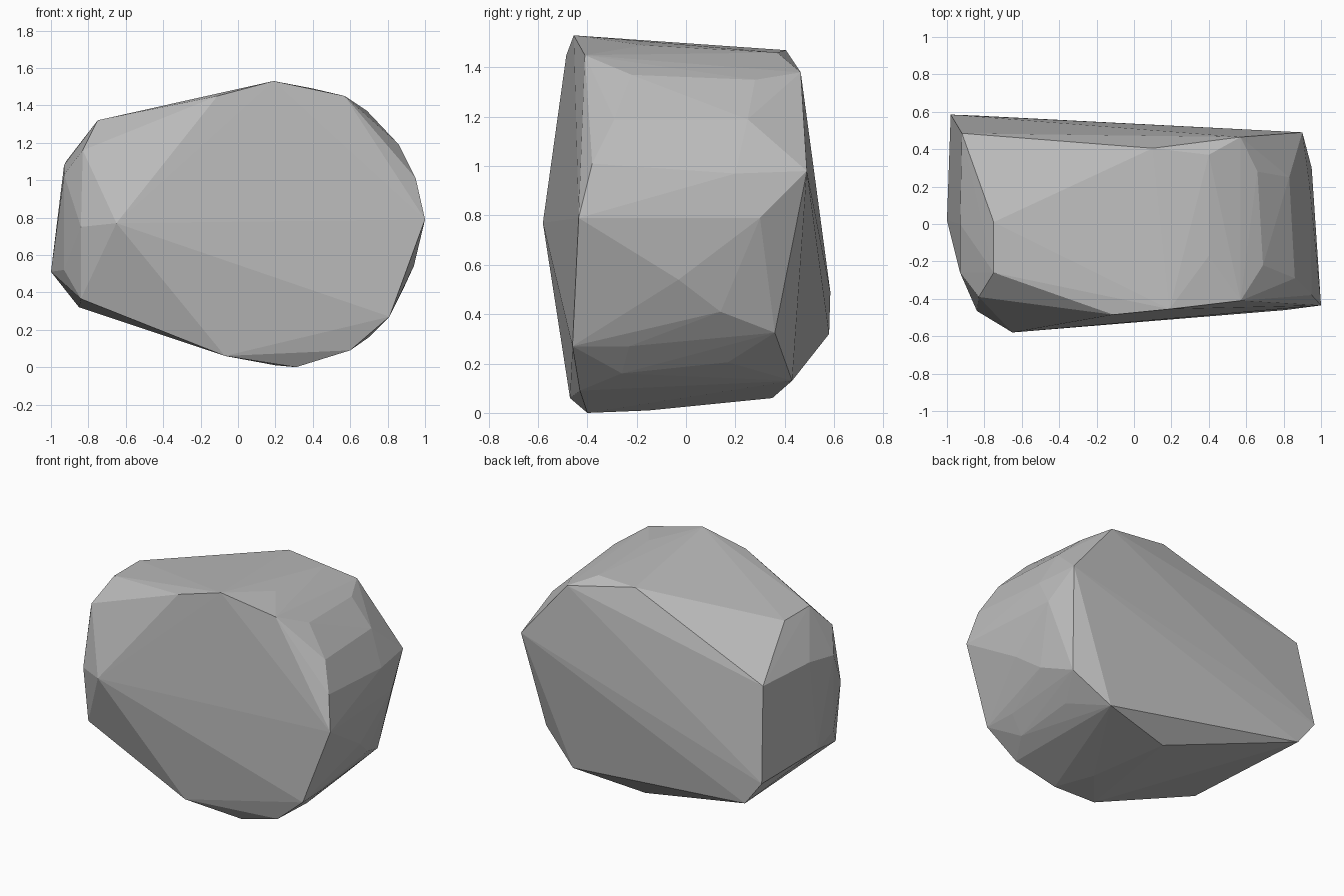
import bpy
import bmesh

default_cube = bpy.data.objects.get("Cube")
if default_cube:
    bpy.data.objects.remove(default_cube, do_unlink=True)

# Corners of the boulder, grouped by the side they shape
front_corners = [
    (-.65, -.58, .77), (-.11, -.485, 1.45), (.19, -.455, 1.53),
    (.57, -.41, 1.45), (1, -.435, .79), (.81, -.46, .27),
    (.6, -.43, .09), (-.07, -.47, .06),
]
back_corners = [
    (.1, .405, 1.47), (.57, .465, 1.38), (.9, .49, .98),
    (-.92, .485, 1.1), (-.98, .585, .49), (-.85, .58, .32),
    (.55, .43, .13), (.8, .36, .325), (.06, .35, .06),
]
narrow_end_corners = [
    (-.75, .01, 1.32), (-.75, -.26, 1.32), (-.83, -.39, 1.16),
    (-.93, -.26, 1.03), (-.93, 0, 1.08), (-1, .02, .51),
    (-.93, -.26, .52), (-.84, -.41, .365), (-.84, -.465, .75),
]
broad_end_corners = [
    (.4, -.17, 1.49), (.4, .37, 1.46), (.69, -.22, 1.37),
    (.66, .28, 1.35), (.86, -.29, 1.19), (.83, .25, 1.19),
    (.95, -.38, 1.01), (.94, .2, .97), (.95, .3, .79),
    (.94, -.03, .54), (.88, .14, .41), (.8, -.23, .27),
    (.8, .05, .305), (.7, -.26, .16), (.7, .17, .205),
]
underside_corners = [(.31, -.4, 0), (.2, -.15, .01)]


def make_material(name, colour):
    """Plain matte material with one flat colour."""
    material = bpy.data.materials.new(name)
    material.use_nodes = True
    material.diffuse_color = colour
    shader = material.node_tree.nodes["Principled BSDF"]
    shader.inputs["Base Color"].default_value = colour
    shader.inputs["Roughness"].default_value = .9
    return material


def make_hull(name, corners, material):
    """Wrap a tight faceted skin around a group of corners."""
    bm = bmesh.new()
    for corner in corners:
        bm.verts.new(corner)
    bmesh.ops.convex_hull(bm, input=list(bm.verts))
    loose = [v for v in bm.verts if not v.link_faces]
    bmesh.ops.delete(bm, geom=loose, context="VERTS")
    bmesh.ops.recalc_face_normals(bm, faces=list(bm.faces))
    for face in bm.faces:
        face.smooth = False
    mesh = bpy.data.meshes.new(name)
    bm.to_mesh(mesh)
    bm.free()
    mesh.materials.append(material)
    rock = bpy.data.objects.new(name, mesh)
    bpy.context.collection.objects.link(rock)
    return rock


# One faceted boulder in a single stone grey
stone_grey = make_material("stone grey", (.5, .5, .5, 1))
make_hull(
    "boulder",
    front_corners + back_corners + narrow_end_corners
    + broad_end_corners + underside_corners,
    stone_grey,
)
